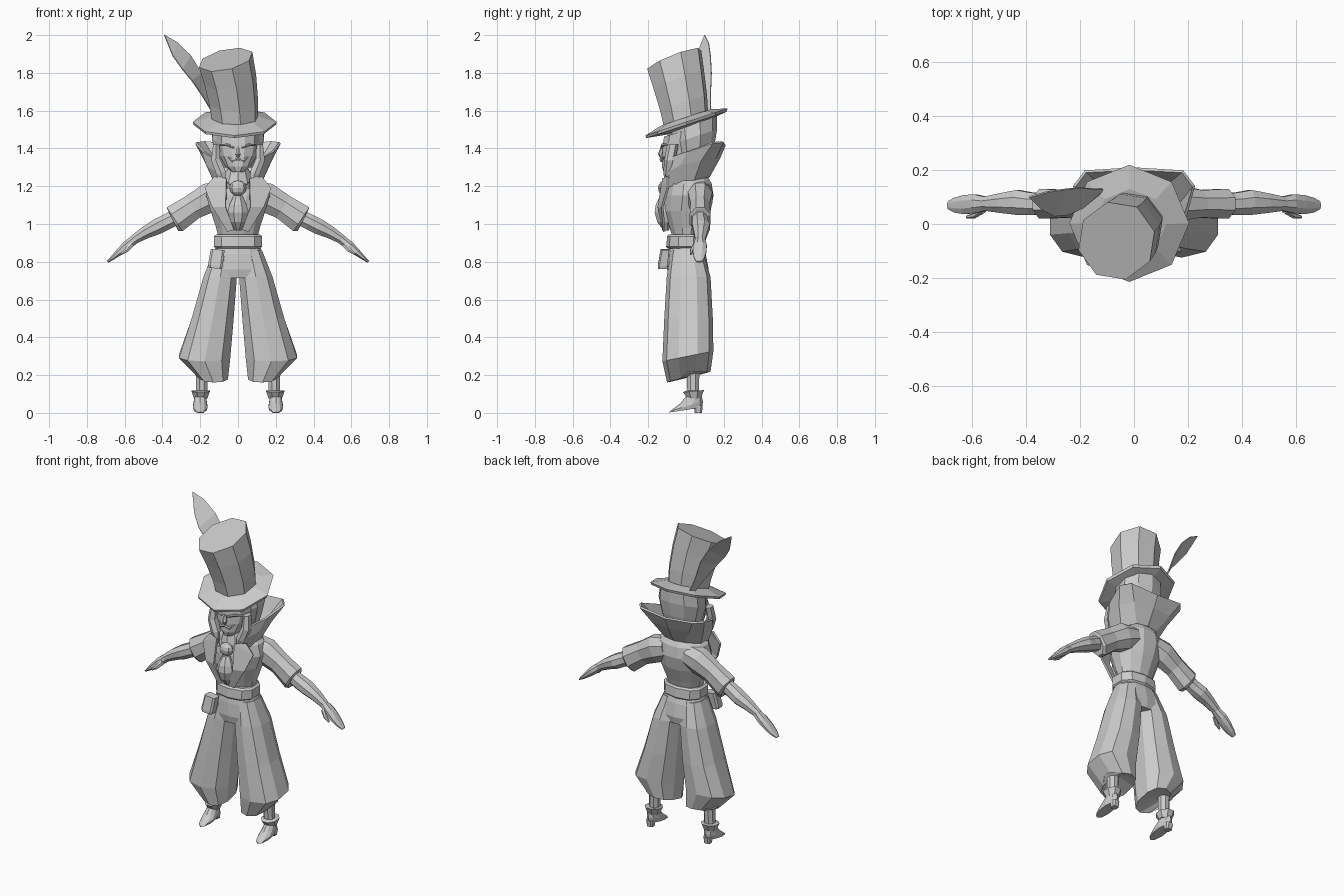
import bpy, bmesh, math
from mathutils import Vector

grey = bpy.data.materials.new("plain_grey")
grey.diffuse_color = (0.6, 0.6, 0.6, 1)


def make(name, verts, faces, mirror=False, thick=0):
    me = bpy.data.meshes.new(name)
    me.from_pydata([tuple(v) for v in verts], [], faces)
    bm = bmesh.new()
    bm.from_mesh(me)
    bmesh.ops.recalc_face_normals(bm, faces=bm.faces)
    bm.to_mesh(me)
    bm.free()
    me.materials.append(grey)
    ob = bpy.data.objects.new(name, me)
    bpy.context.collection.objects.link(ob)
    if thick:
        m = ob.modifiers.new("thickness", 'SOLIDIFY')
        m.thickness = thick
        m.offset = 0
    if mirror:
        m = ob.modifiers.new("mirror", 'MIRROR')
        m.use_clip = True
        m.merge_threshold = 0.0005
    return ob


def skin(name, rings, mirror=False):
    """Join equal rings of points into a capped tube."""
    n = len(rings[0])
    verts = [p for r in rings for p in r]
    faces = [(i * n + k, i * n + (k + 1) % n, (i + 1) * n + (k + 1) % n, (i + 1) * n + k)
             for i in range(len(rings) - 1) for k in range(n)]
    faces += [tuple(range(n)), tuple(range(len(verts) - n, len(verts)))]
    return make(name, verts, faces, mirror)


def unit(n, phase=0.0, power=1.0):
    pts = []
    for k in range(n):
        a = math.tau * (k + phase) / n
        c, s = math.cos(a), math.sin(a)
        pts.append((math.copysign(abs(c) ** power, c), math.copysign(abs(s) ** power, s)))
    return pts


def loft(name, rings, n=10, phase=0.5, power=1.0, mirror=False):
    """Rings: x0, x1, y0, y1, z and optional slopes of z along x and y."""
    out = []
    for x0, x1, y0, y1, z, *sl in rings:
        sx, sy = sl if sl else (0, 0)
        rx, ry = (x1 - x0) / 2, (y1 - y0) / 2
        out.append([((x0 + x1) / 2 + rx * c, (y0 + y1) / 2 + ry * s, z + sx * rx * c + sy * ry * s)
                    for c, s in unit(n, phase, power)])
    return skin(name, out, mirror)


def limb(name, path, n=8, mirror=True):
    """Path: x, y, z, radius in the xz plane, radius along y."""
    out = []
    for i, (x, y, z, a, b) in enumerate(path):
        p, q = path[max(i - 1, 0)], path[min(i + 1, len(path) - 1)]
        d = Vector((q[0] - p[0], 0, q[2] - p[2])).normalized()
        u = Vector((-d.z, 0, d.x))
        out.append([Vector((x, y, z)) + u * a * c + Vector((0, b * s, 0)) for c, s in unit(n, 0.5)])
    return skin(name, out, mirror)


def ball(name, loc, size, seg=8, rings=6, mirror=False):
    bm = bmesh.new()
    bmesh.ops.create_uvsphere(bm, u_segments=seg, v_segments=rings, radius=1)
    verts = [Vector((v.co.x * size[0], v.co.y * size[1], v.co.z * size[2])) + Vector(loc) for v in bm.verts]
    faces = [tuple(v.index for v in f.verts) for f in bm.faces]
    bm.free()
    return make(name, verts, faces, mirror)


# Top hat: tilted crown, flat brim
loft("hat_crown", [(-.14, .11, -.12, .12, 1.55, 0, .33), (-.155, .11, -.14, .115, 1.64, .03, .34),
                   (-.18, .10, -.175, .10, 1.76, .12, .37), (-.21, .08, -.21, .085, 1.87, .2, .38)], 8, 0.3)
loft("hat_brim", [(-.13, .10, -.11, .12, 1.51, 0, .33), (-.235, .20, -.21, .215, 1.525, 0, .33),
                  (-.24, .205, -.215, .22, 1.54, 0, .33), (-.15, .12, -.13, .13, 1.565, 0, .33)], 8, 0)

# Curved feather behind the crown
a = [(-.11, .13, 1.58), (-.15, .13, 1.67), (-.195, .135, 1.80), (-.25, .13, 1.89), (-.32, .12, 1.96)]
b = [(-.13, .11, 1.58), (-.19, .06, 1.68), (-.245, .035, 1.76), (-.295, .03, 1.82), (-.345, .055, 1.89)]
make("hat_feather", a + b + [(-.39, .1, 2.0)],
     [(i, i + 1, i + 6, i + 5) for i in range(4)] + [(4, 10, 9)], thick=.006)

# Head, hair and face
loft("head", [(-.03, .03, -.12, -.03, 1.275), (-.07, .07, -.13, .06, 1.305), (-.10, .10, -.13, .11, 1.36),
              (-.115, .115, -.125, .13, 1.43), (-.12, .12, -.12, .14, 1.50, 0, .3)], 12, 0.5, .85)
loft("hair", [(-.10, .10, -.03, .12, 1.30), (-.125, .125, -.07, .15, 1.38, 0, .3),
              (-.145, .145, -.09, .165, 1.46, 0, .33), (-.135, .135, -.10, .165, 1.53, 0, .33)])
limb("hair_lock", [(.115, -.07, 1.42, .02, .03), (.118, -.085, 1.34, .028, .03),
                   (.09, -.095, 1.27, .03, .025), (.07, -.10, 1.21, .01, .01)], 6)
limb("nose", [(0, -.125, 1.41, .008, .008), (0, -.135, 1.37, .015, .014), (0, -.13, 1.35, .006, .006)], 6, False)
limb("brow", [(.02, -.128, 1.405, .006, .008), (.06, -.122, 1.42, .008, .01), (.10, -.085, 1.415, .004, .008)], 6)
limb("moustache", [(.0, -.132, 1.345, .008, .008), (.03, -.13, 1.335, .009, .008), (.055, -.115, 1.355, .003, .004)], 6)

# Flared standing collar, open at the front
cols = [((.055, -.11, 1.19), (.10, -.11, 1.27), (.125, -.09, 1.35)),
        ((.115, -.05, 1.21), (.16, -.03, 1.31), (.185, .01, 1.385)),
        ((.125, .04, 1.23), (.175, .08, 1.34), (.222, .14, 1.43)),
        ((.07, .105, 1.25), (.13, .155, 1.35), (.18, .195, 1.435)),
        ((0, .12, 1.25), (0, .175, 1.35), (0, .205, 1.42))]
make("collar", [p for c in cols for p in c],
     [(i * 3 + j, i * 3 + j + 1, i * 3 + j + 4, i * 3 + j + 3) for i in range(4) for j in range(2)], True, .012)

# Torso, lapels and neckwear
loft("torso", [(-.105, .105, -.07, .08, .92), (-.12, .12, -.09, .10, .98), (-.15, .15, -.12, .135, 1.07),
               (-.175, .175, -.115, .15, 1.15), (-.155, .155, -.10, .14, 1.215), (-.08, .08, -.07, .10, 1.28)], 12)
make("lapel", [(.06, -.12, 1.24), (.125, -.095, 1.25), (.175, -.095, 1.19), (.135, -.125, 1.09),
               (.055, -.115, .96), (.02, -.12, .97), (.065, -.145, 1.09)],
     [(0, 1, 2), (0, 2, 3, 6), (6, 3, 4, 5)], True, .012)
loft("cravat", [(-.015, .015, -.12, -.09, .965), (-.045, .045, -.155, -.07, 1.01), (-.06, .06, -.17, -.06, 1.06),
                (-.05, .05, -.165, -.06, 1.10), (-.025, .025, -.14, -.07, 1.15)], 8)
ball("brooch", (0, -.115, 1.19), (.045, .033, .04))
loft("neck_scarf", [(-.05, .05, -.11, 0, 1.17), (-.085, .085, -.115, .05, 1.22), (-.06, .06, -.10, .05, 1.29)], 10)

# Belt and hanging pouch
loft("belt", [(-.12, .12, -.095, .095, .87), (-.132, .132, -.105, .105, .88),
              (-.132, .132, -.10, .10, .935), (-.12, .12, -.09, .09, .945)], 10, 0.5, .8)
loft("pouch", [(-.155, -.085, -.15, -.09, .765, -.1, 0), (-.16, -.08, -.15, -.09, .78, -.1, 0),
               (-.145, -.07, -.135, -.08, .865, -.1, 0)], 8, 0.5, .4)

# Sleeves, arms and hands
limb("sleeve", [(.07, .07, 1.165, .07, .07), (.15, .075, 1.14, .085, .07), (.24, .075, 1.09, .073, .055),
                (.335, .075, 1.025, .082, .06), (.345, .075, 1.02, .07, .05)])
limb("forearm", [(.30, .075, 1.05, .045, .04), (.38, .075, 1.01, .045, .045), (.43, .08, .985, .045, .05),
                 (.49, .078, .955, .036, .04), (.56, .075, .912, .025, .027)])
limb("hand", [(.545, .075, .92, .026, .027), (.59, .075, .885, .027, .038), (.63, .072, .85, .02, .038),
              (.665, .07, .82, .012, .03), (.69, .07, .80, .006, .016)])
limb("thumb", [(.56, .05, .895, .015, .012), (.59, .032, .862, .013, .011), (.62, .026, .84, .006, .006)], 6)

# Baggy trousers: hips and two ballooning legs
loft("trouser_hips", [(-.115, .115, -.085, .085, .895), (-.135, .135, -.095, .105, .84),
                      (-.165, .165, -.10, .12, .76), (-.175, .175, -.09, .11, .715)], 14, 0.5, .85)
loft("trouser_leg", [(.002, .13, -.08, .09, .86), (.002, .187, -.102, .13, .72), (.018, .25, -.115, .142, .50),
                     (.035, .318, -.125, .145, .30, 0, .2), (.05, .21, -.10, .13, .19, .03, .25),
                     (.15, .24, -.01, .09, .22)], 10, 0.5, .85, True)

# Legs and heeled shoes
loft("ankle", [(.155, .225, .0, .075, .25), (.16, .225, .005, .07, .10)], 8, mirror=True)
loft("shoe_cuff", [(.16, .235, .005, .08, .075), (.145, .25, -.02, .10, .115, 0, .1),
                   (.165, .225, 0, .08, .118)], 8, mirror=True)
loft("shoe", [(.165, .235, -.092, .085, .015, 0, .15), (.16, .24, -.085, .09, .035, 0, .3),
              (.165, .235, -.03, .085, .065, 0, .25), (.17, .23, .01, .08, .10)], 10, mirror=True)
loft("shoe_heel", [(.18, .22, .045, .085, 0), (.175, .225, .04, .09, .04)], 8, 0.5, .6, mirror=True)
